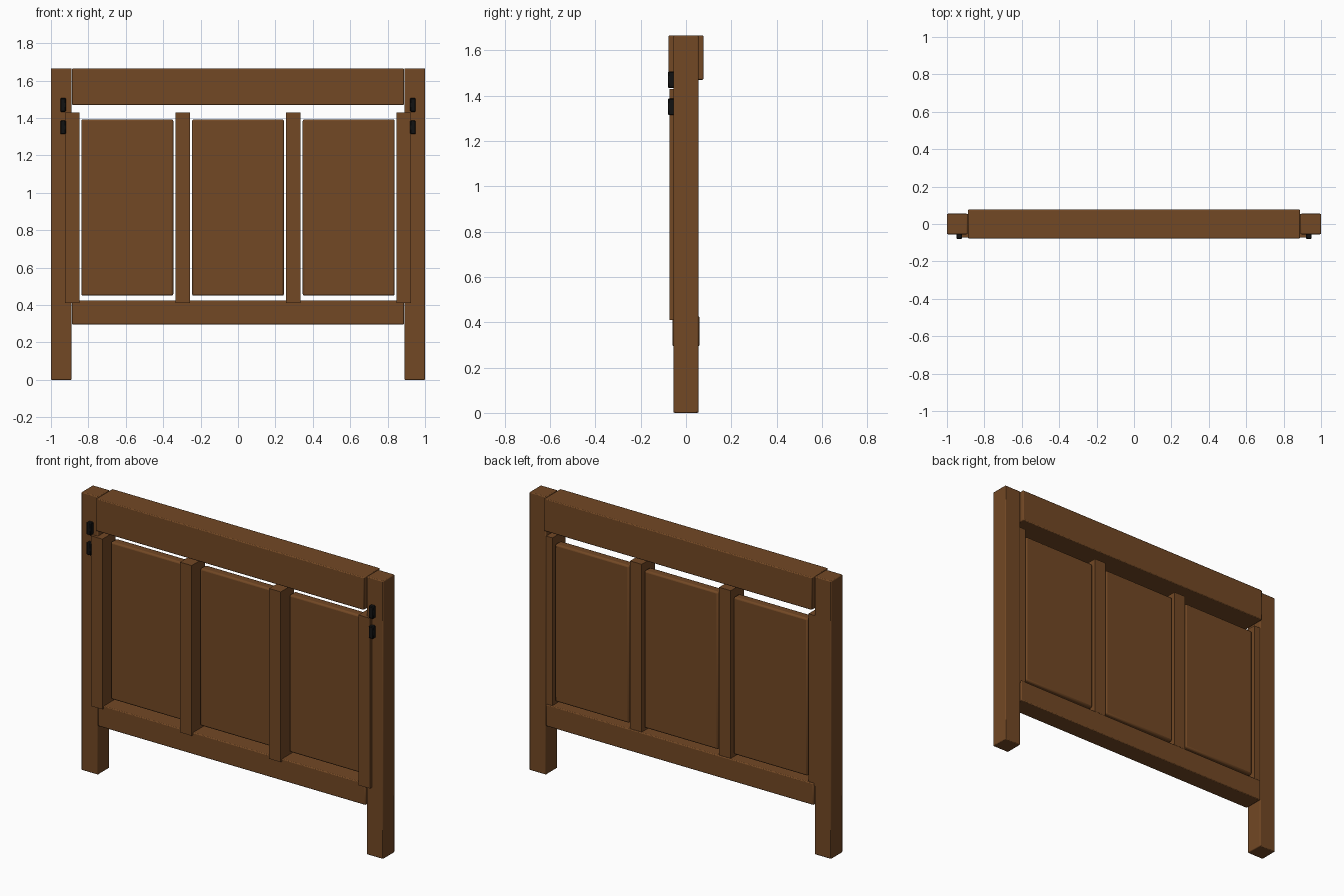
import bpy

cube = bpy.data.objects.get("Cube")
if cube:
    bpy.data.objects.remove(cube, do_unlink=True)


def make_material(name, color):
    mat = bpy.data.materials.new(name)
    mat.use_nodes = True
    mat.diffuse_color = color
    mat.node_tree.nodes["Principled BSDF"].inputs["Base Color"].default_value = color
    return mat


wood = make_material("brown wood", (0.17, 0.065, 0.018, 1))
metal = make_material("black metal", (0.006, 0.006, 0.006, 1))


def board(name, x, y, z, mat=wood, bevel=0.005, segments=2):
    """Box spanning the given (low, high) ranges, with softened edges."""
    spans = (x, y, z)
    bpy.ops.mesh.primitive_cube_add(size=1, location=[(a + b) / 2 for a, b in spans])
    obj = bpy.context.object
    obj.name = name
    obj.scale = [b - a for a, b in spans]
    bpy.ops.object.transform_apply(location=False, rotation=False, scale=True)
    obj.data.materials.append(mat)
    if bevel:
        mod = obj.modifiers.new("soft edges", "BEVEL")
        mod.width = bevel
        mod.segments = segments
        bpy.ops.object.shade_smooth_by_angle()
    return obj


def around(center, width):
    return (center - width / 2, center + width / 2)


# Horizontal rails
board("top_rail", (-0.887, 0.887), (-0.077, 0.077), (1.47, 1.665))
board("bottom_rail", (-0.887, 0.887), (-0.06, 0.06), (0.295, 0.425))

# Raised panels between the stiles
for side, x in (("right", -0.592), ("middle", 0), ("left", 0.592)):
    board(side + "_panel", around(x, 0.492), (-0.01, 0.046), (0.45, 1.393), bevel=0.01)

# Posts, stiles and brackets on both sides
for side, s in (("right", -1), ("left", 1)):
    board(side + "_post", around(s * 0.945, 0.11), (-0.055, 0.055), (0, 1.665))
    for part, x in (("outer", 0.887), ("inner", 0.295)):
        board(f"{side}_{part}_stile", around(s * x, 0.077), (-0.072, 0.053),
              (0.41, 1.43), bevel=0)
    for part, z in (("upper", 1.47), ("lower", 1.35)):
        board(f"{side}_{part}_bracket", around(s * 0.935, 0.03), (-0.08, -0.05),
              around(z, 0.073), metal, bevel=0.004, segments=1)
